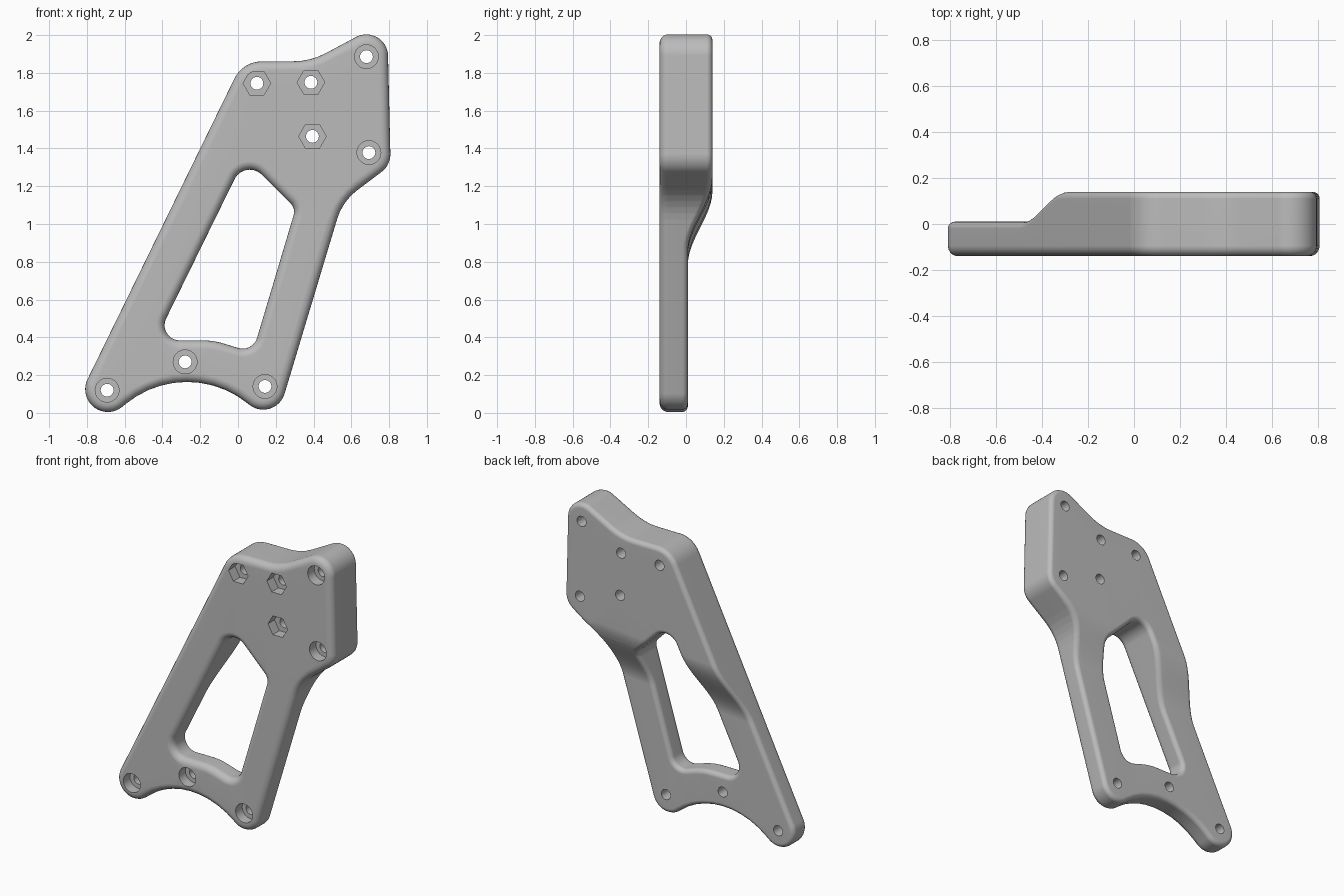
import bpy, bmesh, math
from mathutils import Vector

cube = bpy.data.objects.get("Cube")
if cube:
    bpy.data.objects.remove(cube)

FRONT, THIN_BACK, STEP = -0.14, 0.01, 0.13
FRONT_R, BACK_R = 0.045, 0.03
POCKET_DEPTH = 0.07
BANDS = 12

# Corner points as (x, z, fillet radius); material lies left of the path
OUTLINE = [(-1.035, -0.31, 0.12), (-0.27, 0.31, 0.51), (0.196, -0.067, 0.118),
           (0.553, 1.12, 0.3), (0.808, 1.312, 0.115), (0.79, 2.078, 0.115),
           (0.385, 1.862, 0.36), (0.025, 1.86, 0.16)]
WINDOW = [(0.037, 1.35, 0.09), (0.305, 1.082, 0.06), (0.078, 0.32, 0.08),
          (-0.13, 0.384, 0.4), (-0.437, 0.384, 0.08)]
# Holes as (x, z): round counterbores and hexagonal nut pockets
ROUND_HOLES = [(-0.693, 0.12), (-0.28, 0.27), (0.143, 0.14), (0.693, 1.378), (0.68, 1.886)]
HEX_HOLES = [(0.10, 1.745), (0.386, 1.75), (0.394, 1.464)]


def fillet(corners):
    """Round every corner of a closed polygon."""
    points = []
    for i, (x, z, r) in enumerate(corners):
        c = Vector((x, z))
        a = (Vector(corners[i - 1][:2]) - c).normalized()
        b = (Vector(corners[(i + 1) % len(corners)][:2]) - c).normalized()
        half = a.angle(b) / 2
        centre = c + (a + b).normalized() * r / math.sin(half)
        start = c + a * r / math.tan(half) - centre
        end = c + b * r / math.tan(half) - centre
        sweep = math.pi - 2 * half
        n = max(4, round(sweep / 0.14))
        for k in range(n + 1):
            t = sweep * k / n
            points.append(centre + (start * math.sin(sweep - t) + end * math.sin(t)) / math.sin(sweep))
    return points


def inset(points, d):
    """Move a closed path into the material by d."""
    result = []
    for i, p in enumerate(points):
        d1 = (p - points[i - 1]).normalized()
        d2 = (points[(i + 1) % len(points)] - p).normalized()
        n1, n2 = Vector((d1.y, -d1.x)), Vector((d2.y, -d2.x))
        result.append(p - (n1 + n2) / (1 + n1.dot(n2)) * d)
    return result


def circle(x, z, r, n):
    return [Vector((x + r * math.cos(math.tau * k / n), z + r * math.sin(math.tau * k / n)))
            for k in range(n)]


bm = bmesh.new()


def ring(points, y):
    return [bm.verts.new((p.x, y, p.y)) for p in points]


def edges_of(loop):
    return [bm.edges.get((v, loop[i - 1])) or bm.edges.new((v, loop[i - 1]))
            for i, v in enumerate(loop)]


def walls(loops):
    for low, high in zip(loops, loops[1:]):
        for i in range(len(low)):
            bm.faces.new((low[i - 1], low[i], high[i], high[i - 1]))


def cap(loops):
    edges = [e for loop in loops for e in edges_of(loop)]
    bmesh.ops.triangle_fill(bm, use_beauty=True, edges=edges, normal=(0, -1, 0))


# Rounded side walls of the outline and the window
front_loops, back_loops = [], []
for corners in (OUTLINE, WINDOW):
    path = fillet(corners)
    angles = [math.pi / 2 * k / 5 for k in range(6)]
    levels = [(FRONT_R * (1 - math.sin(a)), FRONT + FRONT_R * (1 - math.cos(a))) for a in angles]
    levels += [(BACK_R * (1 - math.sin(a)), THIN_BACK - BACK_R * (1 - math.cos(a)))
               for a in reversed(angles)]
    loops = [ring(inset(path, d), y) for d, y in levels]
    walls(loops)
    front_loops.append(loops[0])
    back_loops.append(loops[-1])

# Screw holes with a pocket sunk into the front
pockets = [(p, 0.063, 32) for p in ROUND_HOLES] + [(p, 0.073, 6) for p in HEX_HOLES]
for (x, z), radius, sides in pockets:
    mouth, floor = [ring(circle(x, z, radius, sides), y) for y in (FRONT, FRONT + POCKET_DEPTH)]
    bore, exit_loop = [ring(circle(x, z, 0.034, 24), y) for y in (FRONT + POCKET_DEPTH, THIN_BACK)]
    walls([mouth, floor])
    walls([bore, exit_loop])
    cap([floor, bore])
    front_loops.append(mouth)
    back_loops.append(exit_loop)

cap(front_loops)
cap(back_loops)

# Cut bands across the plate, then raise the back in a smooth step
SLANT, STEP_LOW, STEP_HIGH = 0.08, 0.825, 1.195
for k in range(BANDS + 1):
    z = STEP_LOW + (STEP_HIGH - STEP_LOW) * k / BANDS
    bmesh.ops.bisect_plane(bm, geom=bm.verts[:] + bm.edges[:] + bm.faces[:], dist=1e-5,
                           plane_co=(0, 0, z), plane_no=(-SLANT, 0, 1))
for v in bm.verts:
    if v.co.y > -0.04:
        t = (v.co.z - SLANT * v.co.x - STEP_LOW) / (STEP_HIGH - STEP_LOW)
        t = min(1, max(0, t))
        v.co.y += STEP * t * t * (3 - 2 * t)

bmesh.ops.recalc_face_normals(bm, faces=bm.faces[:])
mesh = bpy.data.meshes.new("bracket_plate")
bm.to_mesh(mesh)
bm.free()

# Single grey finish
grey = bpy.data.materials.new("plain_grey")
grey.use_nodes = True
colour = (0.5, 0.5, 0.5, 1)
grey.diffuse_color = colour
grey.node_tree.nodes["Principled BSDF"].inputs["Base Color"].default_value = colour
mesh.materials.append(grey)

plate = bpy.data.objects.new("bracket_plate", mesh)
bpy.context.collection.objects.link(plate)
bpy.ops.object.select_all(action='DESELECT')
plate.select_set(True)
bpy.context.view_layer.objects.active = plate
bpy.ops.object.shade_smooth_by_angle(angle=math.radians(35))
weighted = plate.modifiers.new("even_shading", 'WEIGHTED_NORMAL')
weighted.keep_sharp = True
